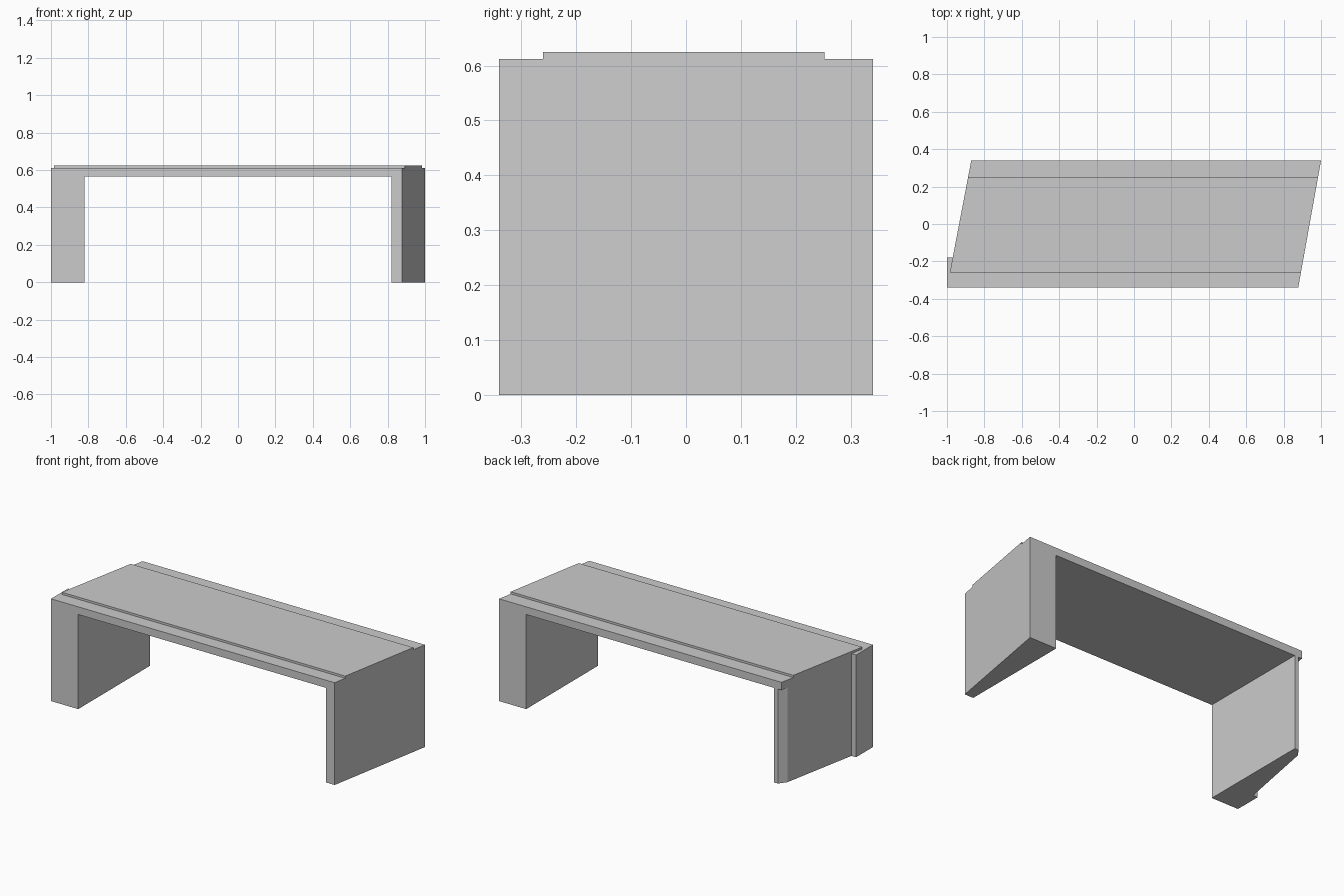
import bpy, bmesh

if "Cube" in bpy.data.objects:
    bpy.data.objects.remove(bpy.data.objects["Cube"])


def prism(name, outline, z0, z1):
    """Extrude a plan outline (counter-clockwise) from z0 up to z1."""
    bm = bmesh.new()
    face = bm.faces.new([bm.verts.new((x, y, z0)) for x, y in outline])
    top = bmesh.ops.extrude_face_region(bm, geom=[face])["geom"]
    for v in top:
        if isinstance(v, bmesh.types.BMVert):
            v.co.z = z1
    bmesh.ops.recalc_face_normals(bm, faces=bm.faces)
    mesh = bpy.data.meshes.new(name)
    bm.to_mesh(mesh)
    bm.free()
    obj = bpy.data.objects.new(name, mesh)
    bpy.context.collection.objects.link(obj)
    return obj


Y = 0.34          # half depth
INNER = 0.82      # half width of the opening
SOFFIT, DECK, TOP = 0.566, 0.612, 0.625


def left(y):      # skewed left end of the bridge
    return -0.935 + 0.13 * y / (2 * Y)


def right(y):     # skewed right end
    return 0.939 + 0.122 * y / (2 * Y)


# Deck slab, with the square pier projecting at the front left
STEP = -0.18
prism("deck", [(-1, -Y), (right(-Y), -Y), (right(Y), Y), (left(Y), Y),
               (left(STEP), STEP), (-1, STEP)], SOFFIT, DECK)

# Raised roadway between the two side ledges
y0, y1 = -0.26, 0.252
prism("roadway", [(left(y0), y0), (right(y0), y0), (right(y1), y1), (left(y1), y1)],
      DECK, TOP)

# Left support: straight inner wall, skewed outer wall, trimmed back corner
prism("left_support", [(-1, -Y), (-INNER, -Y), (-INNER, Y), (-0.846, Y),
                       (left(0.295), 0.295), (left(STEP), STEP), (-1, STEP)],
      0, SOFFIT)

# Right support: straight inner wall, skewed outer wall
prism("right_support", [(INNER, -Y), (right(-Y), -Y), (right(Y), Y), (INNER, Y)],
      0, SOFFIT)
